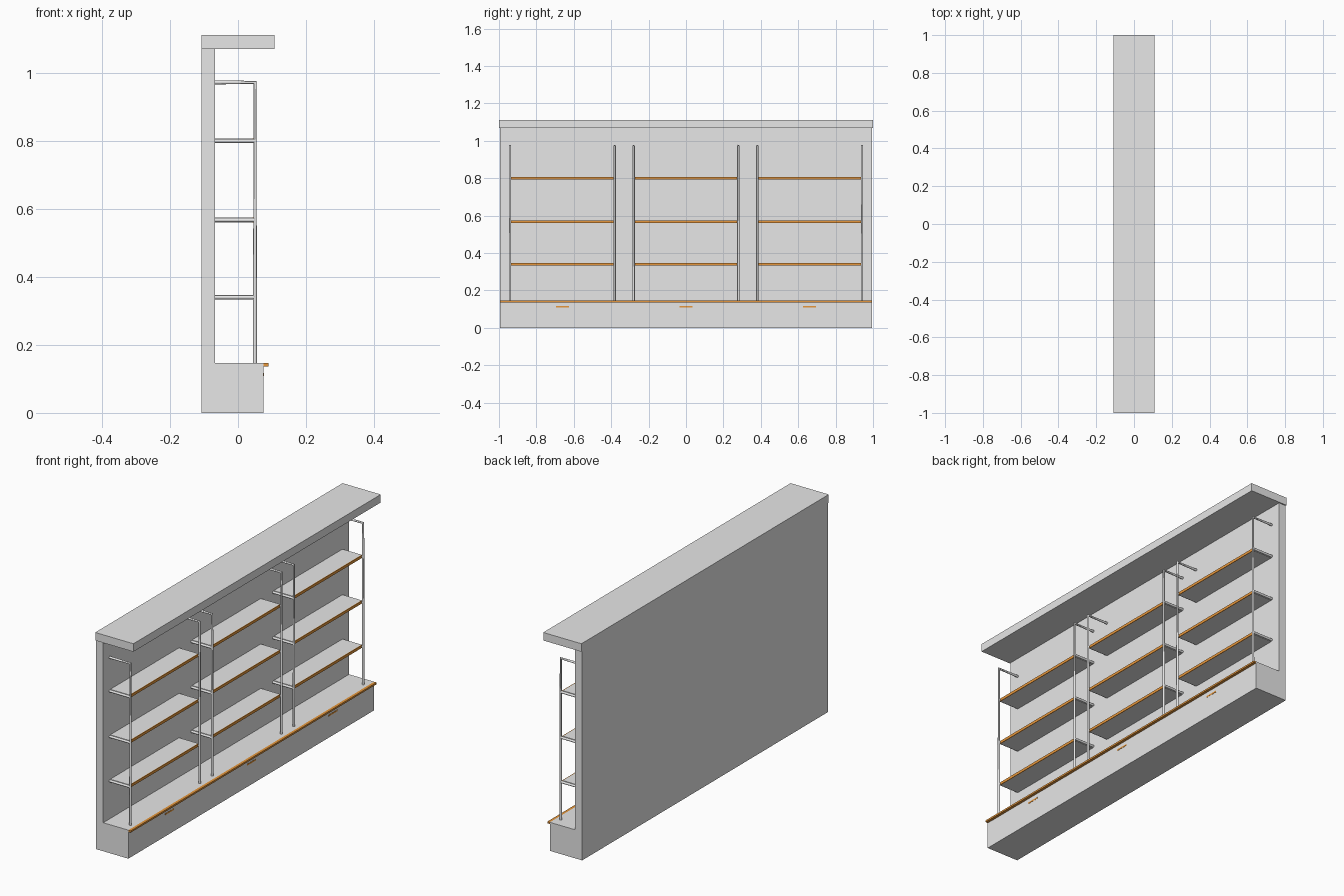
import bpy
import math

cube = bpy.data.objects.get("Cube")
if cube:
    bpy.data.objects.remove(cube, do_unlink=True)


def material(name, rgb):
    m = bpy.data.materials.new(name)
    m.use_nodes = True
    m.diffuse_color = (*rgb, 1)
    m.node_tree.nodes["Principled BSDF"].inputs["Base Color"].default_value = (*rgb, 1)
    return m


GREY = material("light grey", (0.8, 0.8, 0.8))
ORANGE = material("orange trim", (0.87, 0.34, 0.05))


def box(name, x, y, z, mat):
    """Box from (min, max) ranges on each axis."""
    bpy.ops.mesh.primitive_cube_add(size=1, location=[sum(r) / 2 for r in (x, y, z)])
    ob = bpy.context.object
    ob.name = name
    ob.scale = [r[1] - r[0] for r in (x, y, z)]
    bpy.ops.object.transform_apply(location=False, rotation=False, scale=True)
    ob.data.materials.append(mat)
    return ob


def pipes(name, paths, radius):
    """Round tubes along straight-cornered paths, as one mesh."""
    curve = bpy.data.curves.new(name, 'CURVE')
    curve.dimensions = '3D'
    curve.bevel_depth = radius
    curve.bevel_resolution = 4
    curve.use_fill_caps = True
    for path in paths:
        spline = curve.splines.new('POLY')
        spline.points.add(len(path) - 1)
        for point, co in zip(spline.points, path):
            point.co = (*co, 1)
    curve.materials.append(GREY)
    ob = bpy.data.objects.new(name, curve)
    bpy.context.collection.objects.link(ob)
    bpy.ops.object.select_all(action='DESELECT')
    ob.select_set(True)
    bpy.context.view_layer.objects.active = ob
    bpy.ops.object.convert(target='MESH')
    bpy.ops.object.shade_smooth_by_angle(angle=math.radians(35))


BACK, WALL = -0.108, -0.067      # back and front of the rear panel
BASE_FRONT, BASE_TOP = 0.075, 0.146
HALF = 0.994
R = 0.006                        # tube radius
POST_X = 0.05
SHELF_Z = (0.34, 0.567, 0.8)
SHELF_T = 0.007                  # half thickness of a shelf

# Carcass: base cabinet, rear panel, overhanging canopy
box("base_cabinet", (BACK, BASE_FRONT), (-HALF, HALF), (0, BASE_TOP), GREY)
box("back_panel", (BACK, WALL), (-HALF, HALF), (BASE_TOP, 1.07), GREY)
box("canopy", (BACK, 0.108), (-1, 1), (1.07, 1.111), GREY)
box("base_edge_trim", (BASE_FRONT, 0.089), (-HALF, HALF), (0.137, BASE_TOP), ORANGE)

# Three bays, each with two tube frames, three shelves and a drawer pull
for bay, centre in (("right", -0.661), ("middle", 0), ("left", 0.661)):
    box(bay + "_drawer_pull", (BASE_FRONT, BASE_FRONT + 0.001),
        (centre - 0.035, centre + 0.035), (0.109, 0.117), ORANGE)
    for side in (-1, 1):
        y = centre + side * 0.28
        paths = [[(WALL, y, 0.972), (POST_X, y, 0.972), (POST_X, y, BASE_TOP)]]
        paths += [[(WALL, y, z), (POST_X, y, z)] for z in SHELF_Z]
        pipes(f"{bay}_bay_frame_{'left' if side > 0 else 'right'}", paths, R)
    for i, z in enumerate(SHELF_Z, 1):
        span = (centre - 0.276, centre + 0.276)
        height = (z - SHELF_T, z + SHELF_T)
        box(f"{bay}_shelf_{i}", (WALL, 0.041), span, height, GREY)
        box(f"{bay}_shelf_trim_{i}", (0.041, 0.045), span, height, ORANGE)
